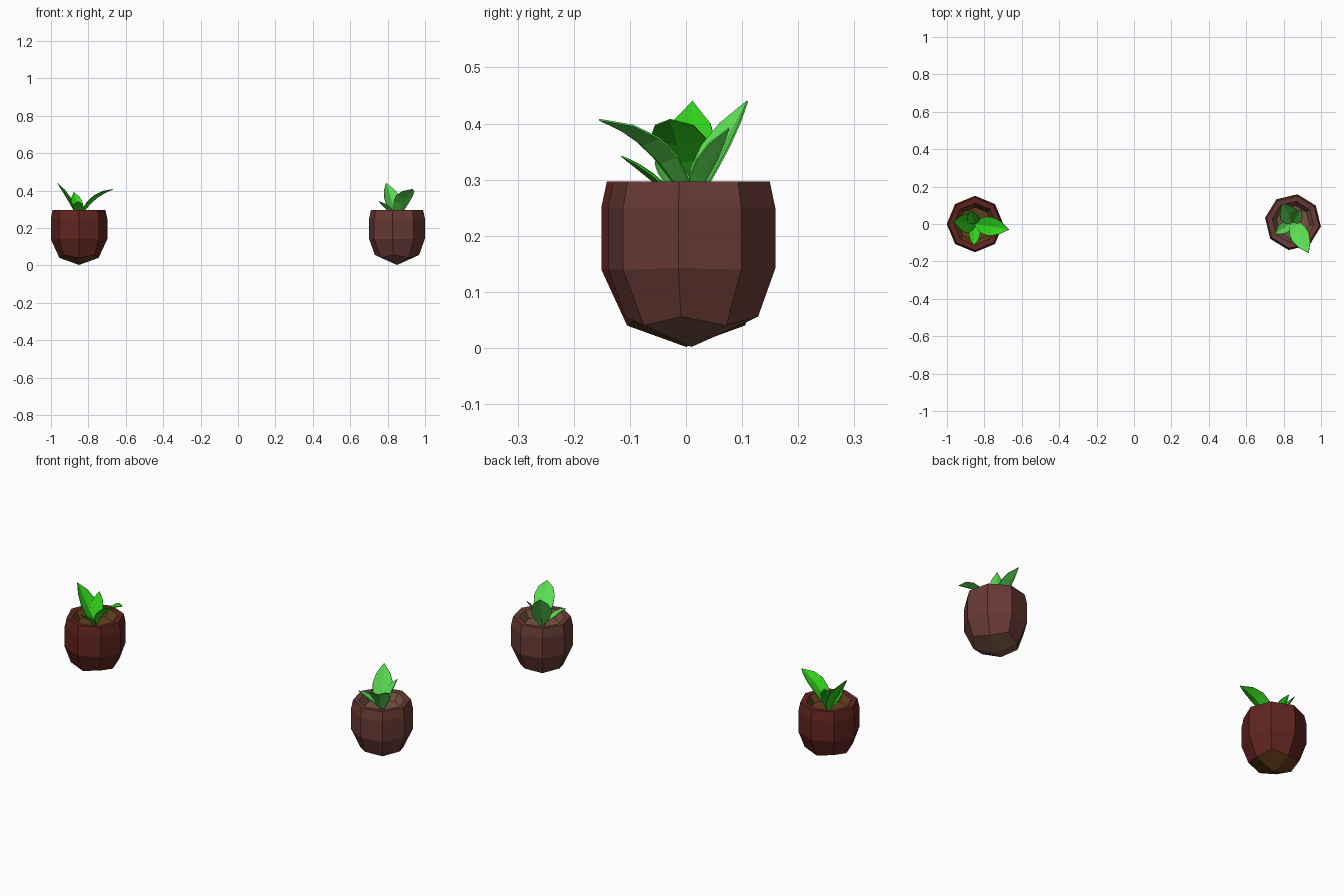
import bpy
from math import sin, cos, radians, pi
from mathutils import Matrix, Vector

if "Cube" in bpy.data.objects:
    bpy.data.objects.remove(bpy.data.objects["Cube"])


def material(name, rgb):
    m = bpy.data.materials.new(name)
    m.diffuse_color = (*rgb, 1)
    m.use_nodes = True
    m.node_tree.nodes["Principled BSDF"].inputs["Base Color"].default_value = m.diffuse_color
    return m


def make(name, verts, faces, mats, indices, place):
    mesh = bpy.data.meshes.new(name)
    mesh.from_pydata(verts, [], faces)
    for m in mats:
        mesh.materials.append(m)
    for poly, i in zip(mesh.polygons, indices):
        poly.material_index = i
    ob = bpy.data.objects.new(name, mesh)
    bpy.context.collection.objects.link(ob)
    ob.matrix_world = place
    return ob


# Eight-sided pot: (radius, z) at the side mids, then at the corners
RINGS = [((.105, .04), (.12, .056)), ((.151, .14), (.151, .142)),
         ((.151, .25), (.151, .25)), ((.141, .297), (.141, .297)),
         ((.112, .294), (.112, .294)), ((.09, .255), (.09, .255))]


def pot(side, shell, earth, place):
    verts, faces, idx = [], [], []
    for ring in RINGS:
        for k in range(8):
            r, z = ring[k % 2]
            verts.append((r * cos(k * pi / 4), r * sin(k * pi / 4), z))
    for j in range(len(RINGS) - 1):
        for k in range(8):
            n = (k + 1) % 8
            faces.append((j*8 + k, j*8 + n, j*8 + 8 + n, j*8 + 8 + k))
            idx.append(1 if j == 4 else 0)
    # Base of four quads meeting at a point, and the sunken earth
    bottom, top, last = len(verts), len(verts) + 1, 8 * (len(RINGS) - 1)
    verts += [(0, 0, .002), (0, 0, .245)]
    for k in range(0, 8, 2):
        faces.append((bottom, (k + 2) % 8, k + 1, k))
        faces.append((top, last + k, last + k + 1, last + (k + 2) % 8))
        idx += [1, 1]
    make(side + "_pot", verts, faces, [shell, earth], idx, place)


# Leaves: direction, tip radius and height, spine control point, width
LEAVES = [("long", -9, .185, .407, .06, .375, .10),
          ("tall", 174, .115, .44, .035, .33, .10),
          ("small", -93, .115, .342, .05, .30, .06),
          ("back", 110, .08, .392, .02, .32, .065)]
WIDTHS = [.2, .65, .95, 1, .7, 0]


def leaf(side, spec, mat, place):
    name, ang, tr, tz, cr, cz, width = spec
    base, ctrl, tip = Vector((0, 0, .245)), Vector((cr, 0, cz)), Vector((tr, 0, tz))
    verts, faces = [], []
    for i, w in enumerate(WIDTHS):
        t = i / 5
        p = base*(1-t)**2 + ctrl*2*t*(1-t) + tip*t*t
        d = ((ctrl-base)*(1-t) + (tip-ctrl)*t).normalized()
        up = Vector((-d.z, 0, d.x))          # cupped side of the leaf
        h = w * width / 2
        for s in (-1, 0, 1):
            q = p + Vector((0, s * h, 0)) + up * (.3 * h * abs(s) - .1 * h)
            verts.append(q)
    for i in range(5):
        for s in range(2):
            a = i * 3 + s
            faces.append((a, a + 3, a + 4, a + 1))
    ob = make(side + "_" + name + "_leaf", verts, faces, [mat], [0] * len(faces),
              place @ Matrix.Rotation(radians(ang), 4, 'Z'))
    thick = ob.modifiers.new("thickness", 'SOLIDIFY')
    thick.thickness = .003
    thick.offset = 0


# Two plants, the right one turned and paler
PLANTS = [("left", -.85, 0, 0, (.12, .018, .014), (.13, .05, .013), (.03, .65, .012)),
          ("right", .85, .01, -54, (.14, .042, .034), (.18, .085, .055), (.11, .75, .09))]
for side, x, y, turn, red, brown, green in PLANTS:
    place = Matrix.Translation((x, y, 0)) @ Matrix.Rotation(radians(turn), 4, 'Z')
    shell = material(side + "_shell", red)
    earth = material(side + "_earth", brown)
    blade = material(side + "_green", green)
    pot(side, shell, earth, place)
    for spec in LEAVES:
        leaf(side, spec, blade, place)
